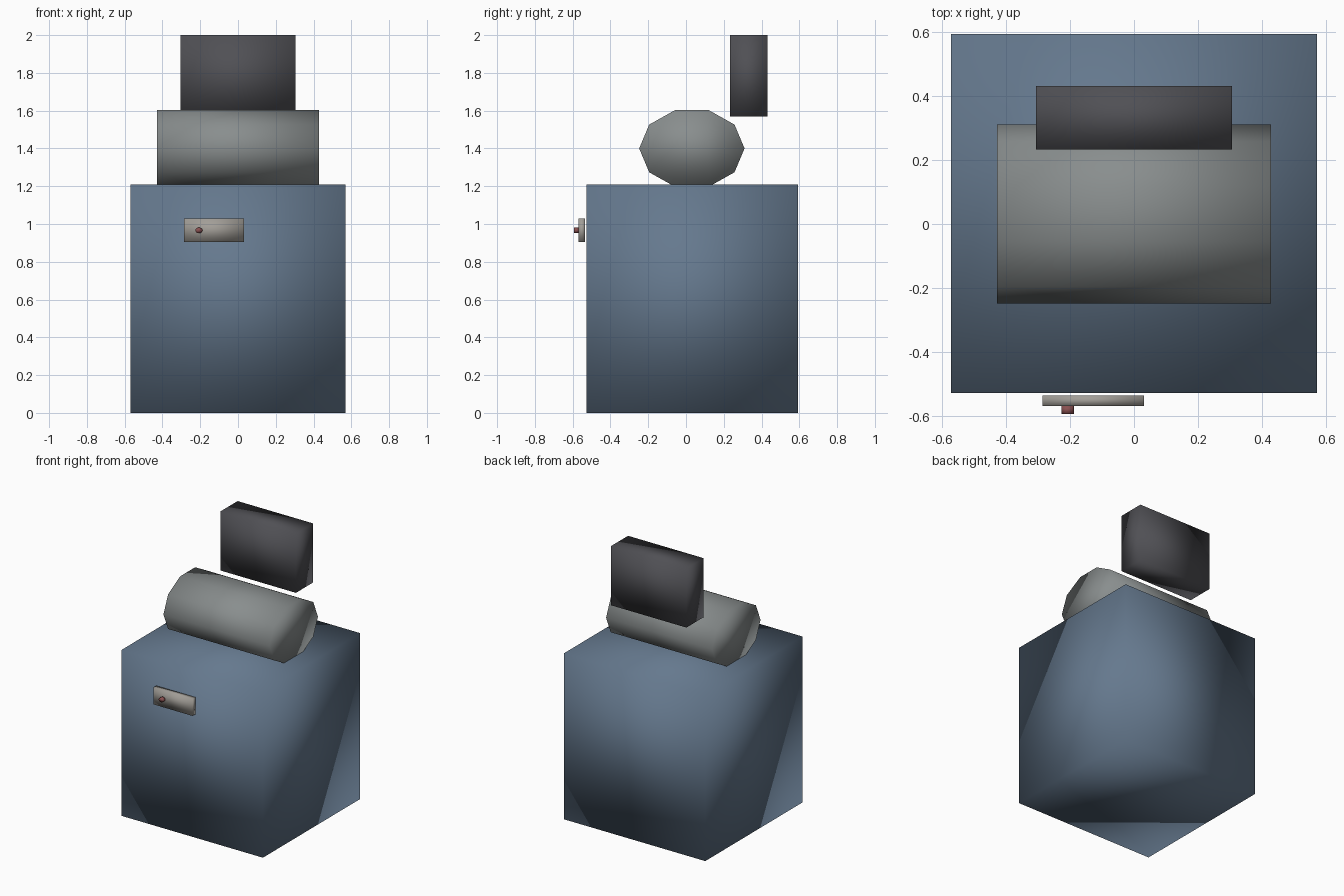
import bpy, math

if "Cube" in bpy.data.objects:
    bpy.data.objects.remove(bpy.data.objects["Cube"])

def finish(ob, name, color):
    ob.name = name
    bpy.ops.object.transform_apply(location=False, rotation=True, scale=True)
    bpy.ops.object.shade_smooth()
    mat = bpy.data.materials.new(name + "_colour")
    mat.diffuse_color = (*color, 1)
    mat.use_nodes = True
    mat.node_tree.nodes["Principled BSDF"].inputs["Base Color"].default_value = mat.diffuse_color
    ob.data.materials.append(mat)

def box(name, lo, hi, color):
    bpy.ops.mesh.primitive_cube_add(size=1, location=[(a + b) / 2 for a, b in zip(lo, hi)])
    ob = bpy.context.object
    ob.scale = [b - a for a, b in zip(lo, hi)]
    finish(ob, name, color)

def cylinder(name, axis, sides, centre, length, r_side, r_up, color):
    # cylinder along x or y with an elliptical section, first corner on the level line
    bpy.ops.mesh.primitive_cylinder_add(vertices=sides, radius=1, depth=length)
    ob = bpy.context.object
    for v in ob.data.vertices:
        x, y, z = v.co
        # primitive starts at +y, which becomes the level direction
        v.co = (z, y * r_side, x * -r_up) if axis == 'X' else (y * r_side, z, x * r_up)
    ob.data.update()
    # restore outward faces if the axis swap mirrored them
    f = ob.data.polygons
    if sum(p.center.dot(p.normal) * p.area for p in f) < 0:
        ob.data.flip_normals()
    ob.location = centre
    finish(ob, name, color)

# main body
box("body", (-0.57, -0.527, 0), (0.57, 0.592, 1.21), (0.13, 0.19, 0.27))
# ten-sided drum resting on the body
cylinder("drum", 'X', 10, (0, 0.031, 1.4), 0.855, 0.279, 0.215, (0.25, 0.27, 0.27))
# upright panel floating behind the drum
box("back_panel", (-0.305, 0.232, 1.57), (0.305, 0.431, 2.0), (0.08, 0.08, 0.09))
# control plate and red button on the front
box("control_plate", (-0.285, -0.568, 0.905), (0.031, -0.534, 1.028), (0.36, 0.34, 0.31))
cylinder("button", 'Y', 10, (-0.207, -0.58, 0.966), 0.024, 0.0195, 0.0155, (0.25, 0.08, 0.08))
